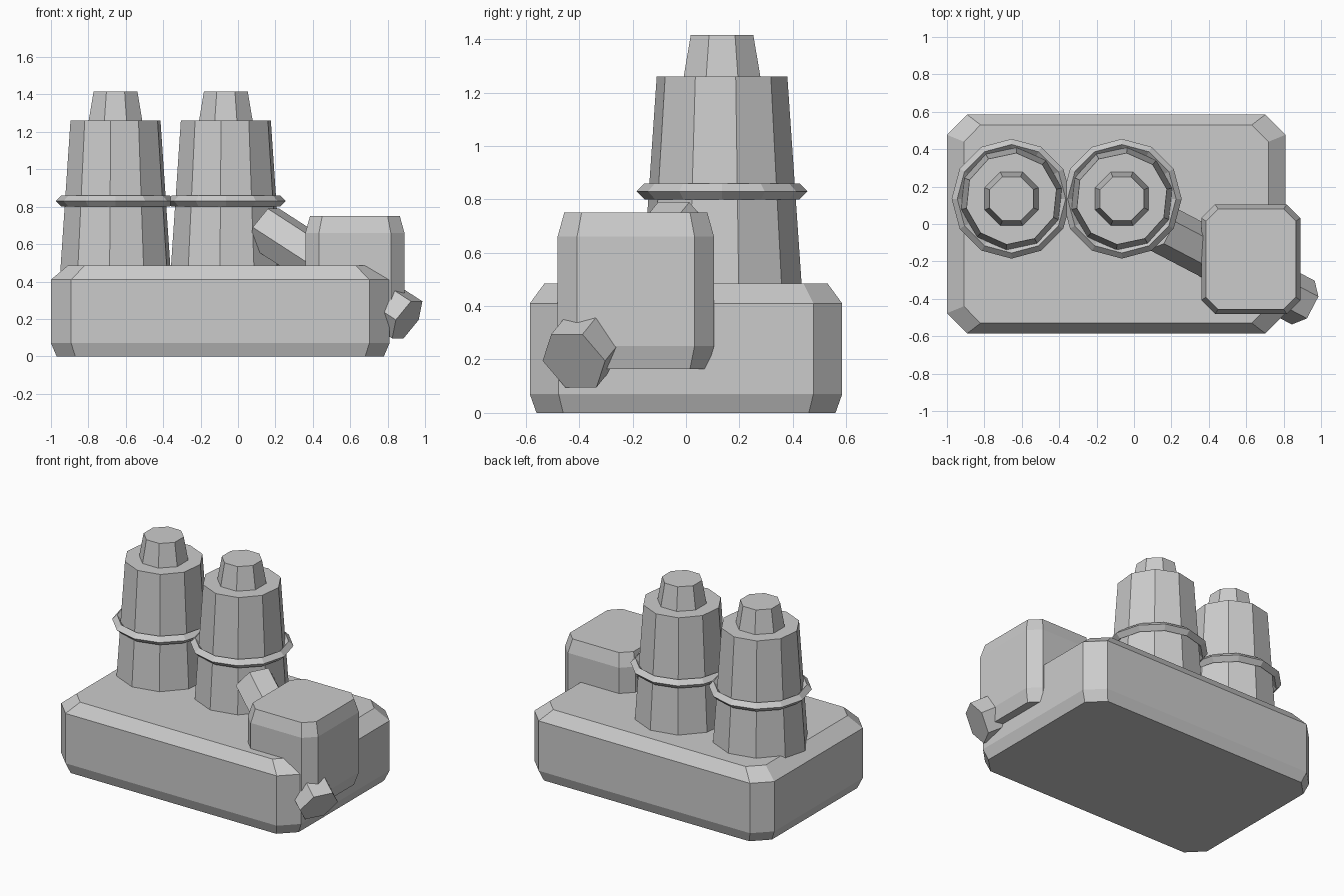
import bpy
from math import cos, sin, radians, tau
from mathutils import Vector, Matrix

old = bpy.data.objects.get("Cube")
if old:
    bpy.data.objects.remove(old, do_unlink=True)

GREY = (0.6, 0.6, 0.6, 1)
grey = bpy.data.materials.new("plain_grey")
grey.use_nodes = True
grey.diffuse_color = GREY
grey.node_tree.nodes["Principled BSDF"].inputs["Base Color"].default_value = GREY


def make_object(name, verts, faces, location=(0, 0, 0)):
    mesh = bpy.data.meshes.new(name)
    mesh.from_pydata(verts, [], faces)
    mesh.materials.append(grey)
    obj = bpy.data.objects.new(name, mesh)
    obj.location = location
    bpy.context.collection.objects.link(obj)
    return obj


def loft(name, rings, location=(0, 0, 0), closed=False):
    """Skin a stack of equal rings; cap the ends, or join them when closed."""
    n, count = len(rings[0]), len(rings)
    verts = [v for ring in rings for v in ring]
    faces = []
    for k in range(count if closed else count - 1):
        a, b = k * n, (k + 1) % count * n
        faces += [(a + i, a + (i + 1) % n, b + (i + 1) % n, b + i) for i in range(n)]
    if not closed:
        faces += [tuple(reversed(range(n))), tuple(range((count - 1) * n, count * n))]
    return make_object(name, verts, faces, location)


def cut_rectangle(hx, hy, z, cut):
    """Rectangle with cut corners, counter-clockwise."""
    half = [(hx, -hy + cut, z), (hx, hy - cut, z), (hx - cut, hy, z), (-hx + cut, hy, z)]
    return half + [(-x, -y, z) for x, y, z in half]


def circle(radius, z, sides, start=0):
    angles = [radians(start) + tau * i / sides for i in range(sides)]
    return [(radius * cos(a), radius * sin(a), z) for a in angles]


# Chamfered slab and side box
loft("base", [cut_rectangle(0.875, 0.56, 0, 0.1),
              cut_rectangle(0.905, 0.585, 0.07, 0.108),
              cut_rectangle(0.905, 0.585, 0.41, 0.108),
              cut_rectangle(0.815, 0.53, 0.485, 0.09)], (-0.095, 0, 0))
loft("side_box", [cut_rectangle(0.24, 0.268, 0.165, 0.065),
                  cut_rectangle(0.265, 0.293, 0.25, 0.073),
                  cut_rectangle(0.265, 0.293, 0.66, 0.073),
                  cut_rectangle(0.24, 0.268, 0.75, 0.065)], (0.625, -0.188, 0))

# Two tapered chimneys, each with a cap and a diamond-section band
for side, x in (("right", -0.655), ("left", -0.065)):
    at = (x, 0.135, 0)
    loft(side + "_chimney", [circle(0.302, 0.45, 10, 12), circle(0.246, 1.26, 10, 12)], at)
    loft(side + "_cap", [circle(0.157, 1.25, 8, 22.5), circle(0.127, 1.415, 8, 22.5)], at)
    loft(side + "_band", [circle(0.29, 0.8, 12), circle(0.32, 0.83, 12),
                          circle(0.29, 0.86, 12), circle(0.26, 0.83, 12)], at, closed=True)

# Six-sided rod slanting through the side box
start, end = Vector((0.14, -0.02, 0.69)), Vector((0.905, -0.42, 0.195))
axis = (end - start).normalized()
across = Vector((-axis.y, axis.x, 0)).normalized()
turn = Matrix((across, axis.cross(across), axis)).transposed()
section = [turn @ Vector(p) for p in circle(0.132, 0, 6)]
loft("slanted_rod", [[start + p for p in section], [end + p for p in section]])
